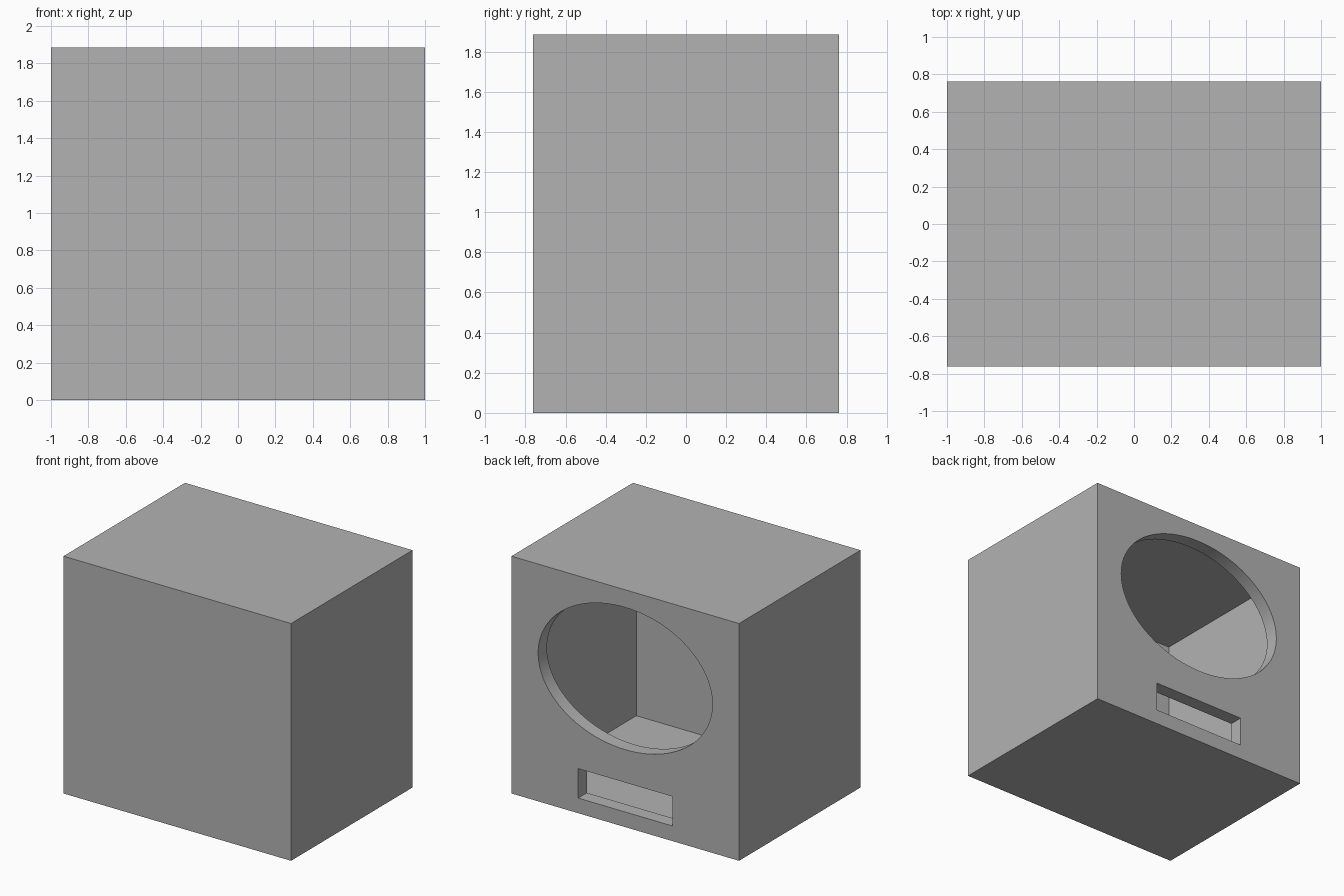
import bpy
import math

cube = bpy.data.objects.get("Cube")
if cube:
    bpy.data.objects.remove(cube, do_unlink=True)

W, D, H = 2.0, 1.525, 1.885   # outer size
WALL, BACK = 0.1, 0.11        # wall thickness, back panel thickness

grey = bpy.data.materials.new("plain grey")
grey.use_nodes = True
grey.diffuse_color = (0.45, 0.45, 0.45, 1)
grey.node_tree.nodes["Principled BSDF"].inputs["Base Color"].default_value = (0.45, 0.45, 0.45, 1)


def box(name, low, high):
    """Box spanning two opposite corners."""
    bpy.ops.mesh.primitive_cube_add(size=1, location=[(a + b) / 2 for a, b in zip(low, high)])
    ob = bpy.context.object
    ob.name = name
    ob.scale = [b - a for a, b in zip(low, high)]
    bpy.ops.object.transform_apply(location=True, rotation=True, scale=True)
    ob.data.materials.append(grey)
    return ob


def cut(target, cutter):
    """Subtract the cutter, then remove it."""
    cutter.hide_render = True
    mod = target.modifiers.new("cut", "BOOLEAN")
    mod.operation = "DIFFERENCE"
    mod.solver = "EXACT"
    mod.object = cutter
    bpy.context.view_layer.objects.active = target
    bpy.ops.object.modifier_apply(modifier=mod.name)
    bpy.data.objects.remove(cutter, do_unlink=True)


# Outer case
case = box("hollow_case", (-W / 2, -D / 2, 0), (W / 2, D / 2, H))

# Inside space
cut(case, box("cavity", (-W / 2 + WALL, -D / 2 + WALL, WALL),
              (W / 2 - WALL, D / 2 - BACK, H - WALL)))

# Large oval opening in the back panel
bpy.ops.mesh.primitive_cylinder_add(vertices=96, radius=1, depth=1,
                                    location=(0, D / 2, 1.18),
                                    rotation=(math.pi / 2, 0, 0))
oval = bpy.context.object
oval.name = "oval_cutter"
oval.scale = (0.766, 0.565, 0.5)
bpy.ops.object.transform_apply(location=True, rotation=True, scale=True)
oval.data.materials.append(grey)
cut(case, oval)

# Low slot below the oval
cut(case, box("slot_cutter", (-0.414, D / 2 - 0.25, 0.12), (0.414, D / 2 + 0.25, 0.354)))

# Smooth the oval rim, keep box edges sharp
bpy.ops.object.select_all(action="DESELECT")
case.select_set(True)
bpy.context.view_layer.objects.active = case
bpy.ops.object.shade_smooth_by_angle(angle=math.radians(30))
